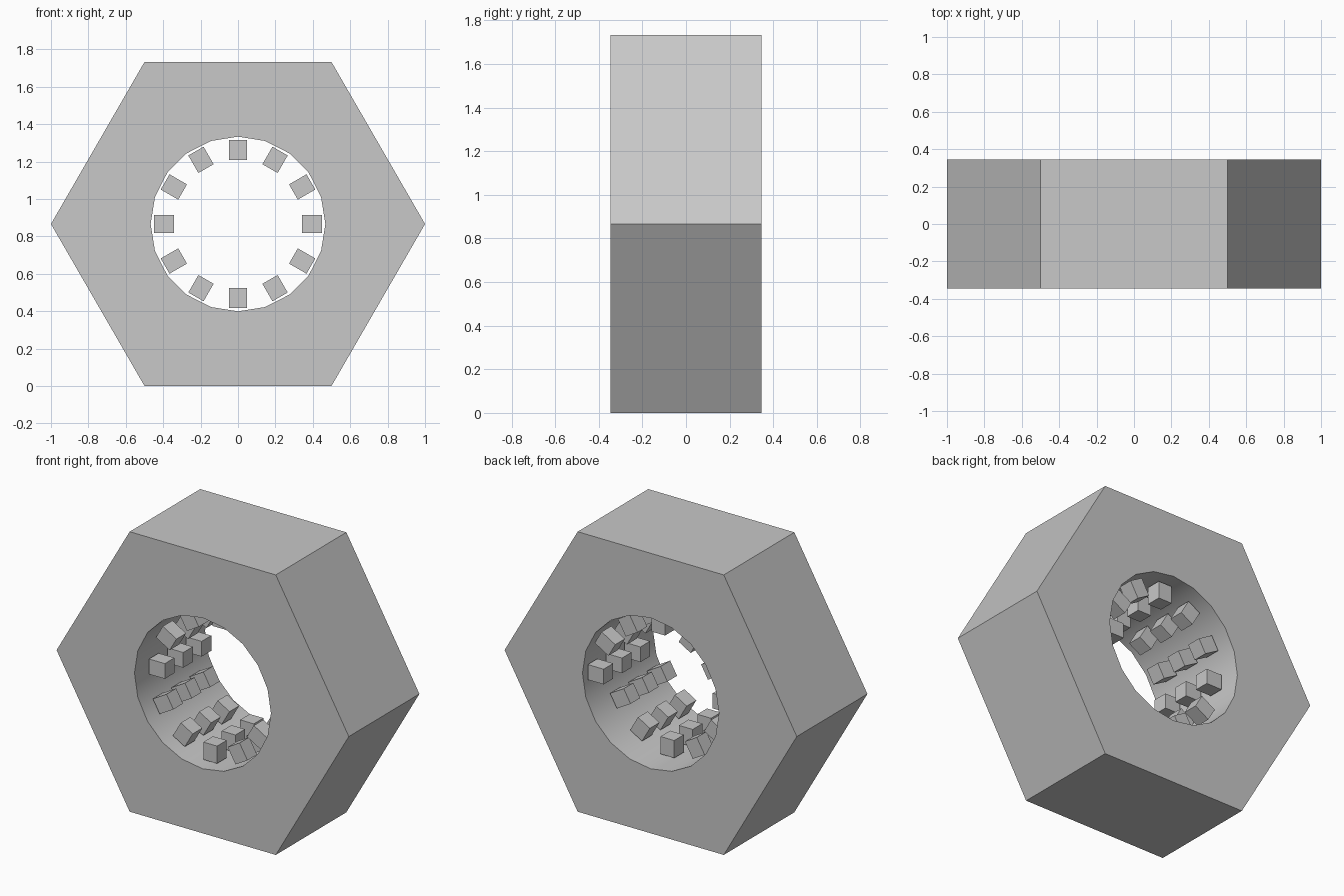
import bpy
import bmesh
from math import cos, sin, radians, sqrt
from mathutils import Matrix, Vector

cube = bpy.data.objects.get("Cube")
if cube:
    bpy.data.objects.remove(cube, do_unlink=True)

CENTRE = Vector((0, 0, sqrt(3) / 2))
HALF_DEPTH = 0.345

grey = bpy.data.materials.new("plain_grey")
grey.use_nodes = True
colour = (0.58, 0.58, 0.58, 1)
grey.diffuse_color = colour
grey.node_tree.nodes["Principled BSDF"].inputs["Base Color"].default_value = colour


def make_object(name, bm):
    mesh = bpy.data.meshes.new(name)
    bm.to_mesh(mesh)
    bm.free()
    mesh.materials.append(grey)
    obj = bpy.data.objects.new(name, mesh)
    obj.location = CENTRE
    bpy.context.collection.objects.link(obj)
    return obj


def ring(bm, sides, radius):
    """Closed loop of edges on the front plane."""
    step = radians(360 / sides)
    verts = [bm.verts.new((radius * cos(i * step), -HALF_DEPTH, radius * sin(i * step)))
             for i in range(sides)]
    return [bm.edges.new((verts[i - 1], verts[i])) for i in range(sides)]


# Hexagonal body with a round through hole
bm = bmesh.new()
edges = ring(bm, 6, 1.0) + ring(bm, 20, 0.467)
bmesh.ops.triangle_fill(bm, edges=edges, use_beauty=True, normal=(0, -1, 0))
extruded = bmesh.ops.extrude_face_region(bm, geom=bm.faces[:], use_keep_orig=True)
back = [g for g in extruded["geom"] if isinstance(g, bmesh.types.BMVert)]
bmesh.ops.translate(bm, verts=back, vec=(0, 2 * HALF_DEPTH, 0))
bmesh.ops.recalc_face_normals(bm, faces=bm.faces[:])
body = make_object("hex_body", bm)

bpy.ops.object.select_all(action="DESELECT")
body.select_set(True)
bpy.context.view_layer.objects.active = body
bpy.ops.object.shade_smooth_by_angle(angle=radians(30))

# Thread blocks: three turns of a helix, twelve blocks per turn
bm = bmesh.new()
size = Matrix.Diagonal((0.108, 0.094, 0.094, 1))
for k in range(36):
    turn = Matrix.Rotation(radians(-30 * k), 4, "Y")
    place = Matrix.Translation((0.396, 0.27 - 0.015 * k, 0))
    bmesh.ops.create_cube(bm, size=1, matrix=turn @ place @ size)
make_object("thread_blocks", bm)
